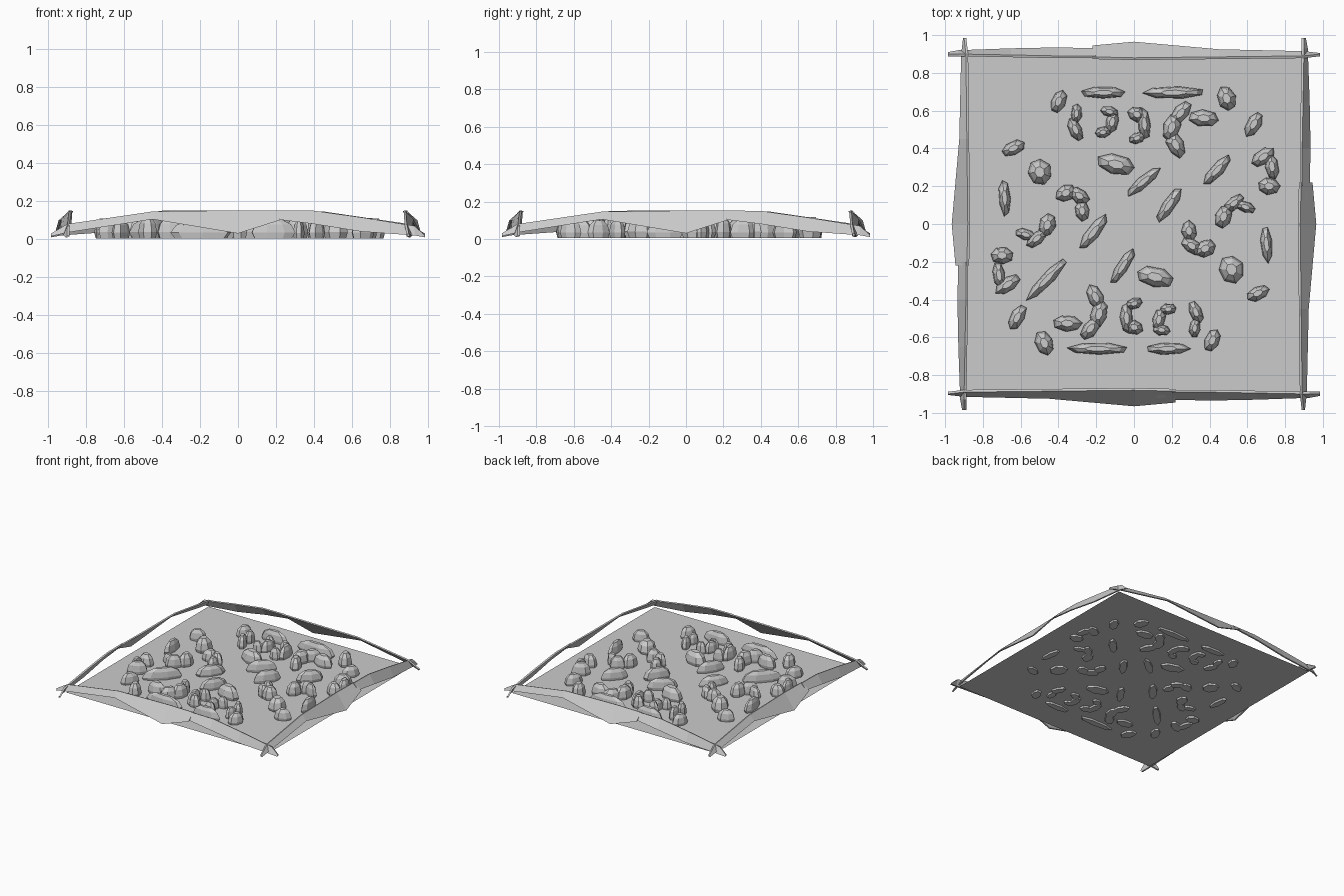
import bpy, bmesh, math, random
from mathutils import Vector, Matrix

if "Cube" in bpy.data.objects:
    bpy.data.objects.remove(bpy.data.objects["Cube"])

random.seed(4)
CX, CY = 0.008, 0.017   # centre of the half-turn symmetry of the stones


def finish(bm, name):
    bmesh.ops.recalc_face_normals(bm, faces=bm.faces)
    me = bpy.data.meshes.new(name)
    bm.to_mesh(me)
    bm.free()
    ob = bpy.data.objects.new(name, me)
    bpy.context.scene.collection.objects.link(ob)
    return ob


# Flat square floor
bm = bmesh.new()
bmesh.ops.create_grid(bm, x_segments=1, y_segments=1, size=0.905)
bmesh.ops.translate(bm, verts=bm.verts, vec=(0.003, 0.008, 0.017))
finish(bm, "floor")


# Rim plank: sections are (along, outer bottom y, bottom z, top y, top z)
def plank(name, sections, turn, thick=0.012):
    bm = bmesh.new()
    rings = []
    for s, yb, zb, yt, zt in sections:
        pts = [(s, yb, zb), (s, yt, zt), (s, yt + thick, zt - 0.004), (s, yb + thick, zb)]
        rings.append([bm.verts.new(p) for p in pts])
    for a, b in zip(rings, rings[1:]):
        for i in range(4):
            j = (i + 1) % 4
            bm.faces.new((a[i], a[j], b[j], b[i]))
    bm.faces.new(rings[0])
    bm.faces.new(rings[-1])
    bmesh.ops.transform(bm, verts=bm.verts, matrix=Matrix.Rotation(turn, 4, 'Z'))
    finish(bm, name)


LONG = [(-0.985, -0.905, 0.015, -0.90, 0.03), (-0.90, -0.915, 0.035, -0.89, 0.08),
        (-0.45, -0.925, 0.105, -0.885, 0.146), (0.0, -0.965, 0.03, -0.88, 0.152),
        (0.22, -0.945, 0.10, -0.885, 0.152)]
SHORT = [(0.20, -0.93, 0.105, -0.89, 0.152), (0.40, -0.935, 0.08, -0.89, 0.15),
         (0.65, -0.93, 0.04, -0.895, 0.115), (0.93, -0.92, 0.02, -0.90, 0.07),
         (0.985, -0.91, 0.01, -0.90, 0.02)]
for k, side in enumerate(("front", "right", "back", "left")):
    plank(side + "_rim_long", LONG, k * math.pi / 2)
    plank(side + "_rim_short", SHORT, k * math.pi / 2)


# Faceted boulder built from shrinking seven-sided rings
def stone(bm, x, y, length, width, angle):
    n = 7
    h = 0.085 + 0.25 * width + random.uniform(-0.008, 0.008)
    mat = Matrix.Translation((x, y, 0)) @ Matrix.Rotation(math.radians(angle), 4, 'Z')
    phase = random.random()
    wob = [random.uniform(0.92, 1.06) for _ in range(n)]
    rings = []
    for r, z in ((0.85, 0.004), (1.0, 0.35 * h), (0.82, 0.75 * h), (0.42, h)):
        ring = []
        for i in range(n):
            t = 2 * math.pi * (i + phase) / n
            p = Vector((math.cos(t) * length / 2 * r * wob[i],
                        math.sin(t) * width / 2 * r * wob[i], z))
            ring.append(bm.verts.new(mat @ p))
        rings.append(ring)
    for a, b in zip(rings, rings[1:]):
        for i in range(n):
            j = (i + 1) % n
            bm.faces.new((a[i], a[j], b[j], b[i]))
    bm.faces.new(rings[0])
    bm.faces.new(rings[-1])


# Each group: stones as (x, y, length, width, angle)
SINGLES = [(-.40, .65, .13, .08, 65), (-.16, .695, .24, .065, 0), (.21, .695, .34, .065, 0),
           (.49, .665, .14, .1, 110), (.635, .53, .15, .075, 60), (-.64, .40, .14, .075, 25),
           (-.685, .14, .2, .065, 95), (-.50, .275, .15, .13, 110), (-.095, .315, .21, .105, -12)]
CURVED = [(-.305, .585, .11, .06, 85), (-.31, .5, .13, .07, 115),
          (-.13, .595, .10, .06, -10), (-.115, .54, .12, .07, 75), (-.165, .485, .09, .06, 10),
          (.015, .58, .1, .08, -20), (.055, .53, .17, .07, 95), (.015, .455, .09, .06, 20)]
HOOKS = [(.245, .585, .15, .08, 50), (.2, .51, .16, .09, 75), (.22, .42, .15, .09, 115),
         (.37, .56, .16, .09, -5), (.685, .355, .15, .08, 35), (.73, .305, .14, .07, 100),
         (.715, .2, .12, .09, 0)]
INNER = [(.59, .09, .12, .06, -20), (.53, .11, .13, .07, 40), (.475, .04, .13, .09, 70),
         (-.36, .165, .12, .09, 30), (-.29, .15, .12, .08, -35), (-.275, .07, .11, .08, 100)]
for name, group in (("single", SINGLES), ("curved", CURVED), ("hook", HOOKS), ("inner", INNER)):
    bm = bmesh.new()
    for x, y, l, w, a in group:
        stone(bm, x, y, l, w, a)
        stone(bm, 2 * CX - x, 2 * CY - y, l, w, a + 180)
    finish(bm, name + "_stones")

# Slanted stones across the middle
bm = bmesh.new()
for s in [(.05, .225, .24, .065, 40), (.185, .1, .23, .07, 55), (.44, .285, .22, .065, 48),
          (-.215, -.045, .23, .07, 53), (-.06, -.225, .23, .065, 58), (-.46, -.29, .31, .065, 47)]:
    stone(bm, *s)
finish(bm, "slanted_stones")
